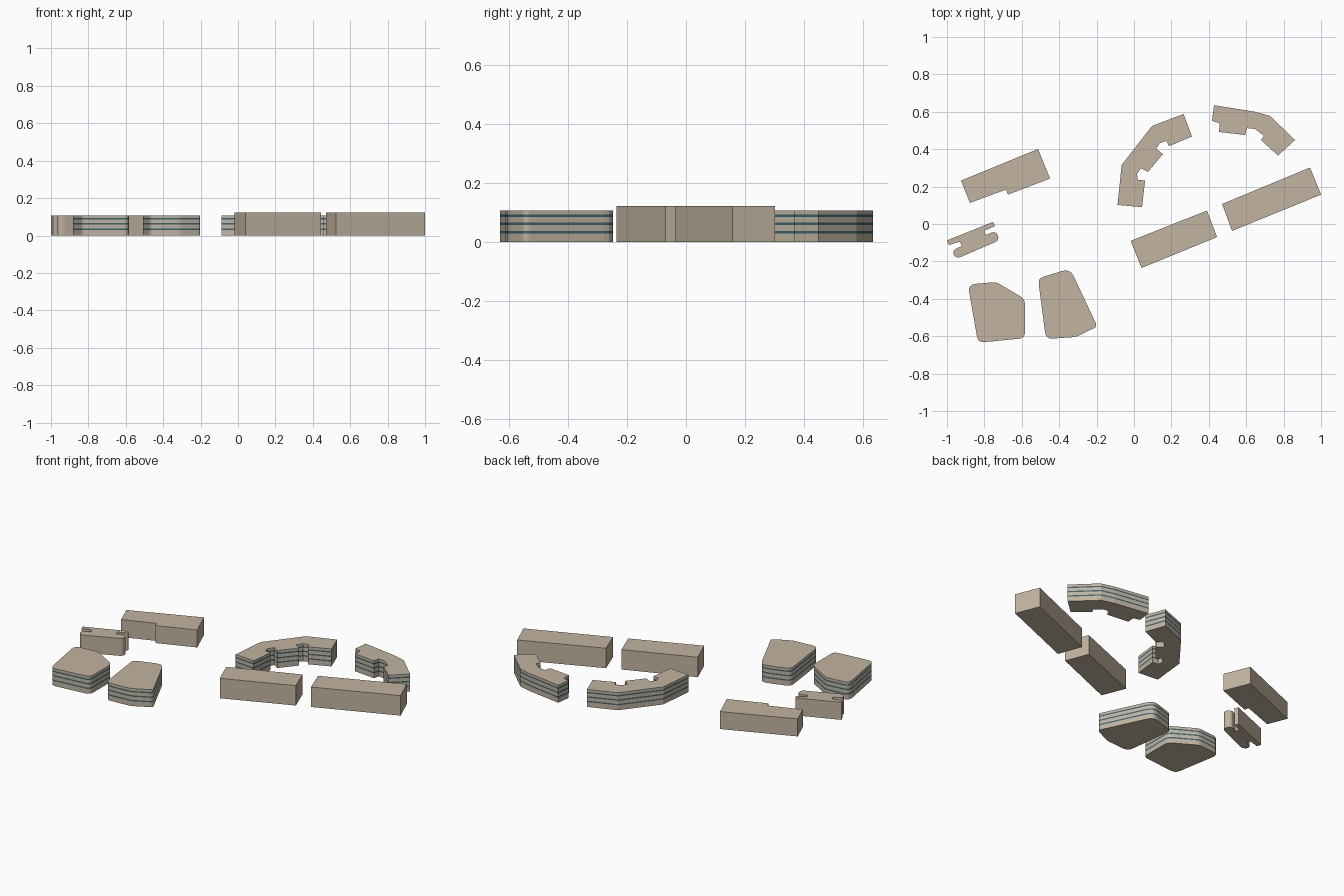
import bpy, bmesh
from mathutils import Vector

if "Cube" in bpy.data.objects:
    bpy.data.objects.remove(bpy.data.objects["Cube"])


def material(name, rgb):
    m = bpy.data.materials.new(name)
    m.diffuse_color = (*rgb, 1)
    m.use_nodes = True
    m.node_tree.nodes["Principled BSDF"].inputs["Base Color"].default_value = m.diffuse_color
    return m


WALL = material("sandstone", (0.54, 0.46, 0.35))
GLASS = material("window_band", (0.035, 0.13, 0.18))


def outline(points):
    """Turn (x, y) or (x, y, radius) corners into a plan, filleting the corners with a radius."""
    out = []
    n = len(points)
    for i, p in enumerate(points):
        c = Vector(p[:2])
        if len(p) == 2:
            out.append(c)
            continue
        a = c + (Vector(points[i - 1][:2]) - c).normalized() * p[2]
        b = c + (Vector(points[(i + 1) % n][:2]) - c).normalized() * p[2]
        for k in range(5):
            t = k / 4
            out.append(a * (1 - t) ** 2 + c * 2 * t * (1 - t) + b * t ** 2)
    return out


def building(name, points, height, bands=()):
    """Extrude a plan in storeys; each (z0, z1) band becomes a flush glazed strip."""
    plan = outline(points)
    n = len(plan)
    levels = [0.0] + [z for band in bands for z in band] + [height]
    bm = bmesh.new()
    rings = [[bm.verts.new((p.x, p.y, z)) for p in plan] for z in levels]
    bm.faces.new(rings[0])
    bm.faces.new(rings[-1])
    for s, (low, high) in enumerate(zip(rings, rings[1:])):
        for i in range(n):
            j = (i + 1) % n
            f = bm.faces.new((low[i], low[j], high[j], high[i]))
            f.material_index = s % 2
    bmesh.ops.recalc_face_normals(bm, faces=bm.faces[:])
    mesh = bpy.data.meshes.new(name)
    bm.to_mesh(mesh)
    bm.free()
    mesh.materials.append(WALL)
    mesh.materials.append(GLASS)
    obj = bpy.data.objects.new(name, mesh)
    bpy.context.collection.objects.link(obj)


LOW, TALL = 0.108, 0.123
BANDS = [(z - 0.004, z + 0.004) for z in (0.034, 0.062, 0.089)]

# Two plain long halls on the right
building("long_hall_west", [(-.018, -.09), (.39, .072), (.444, -.07), (.04, -.235)], TALL)
building("long_hall_east", [(.471, .107), (.941, .302), (1.0, .157), (.524, -.037)], TALL)

# Plain hall with a stepped front on the left
building("stepped_hall", [(-.925, .232), (-.513, .401), (-.449, .243), (-.674, .157),
                          (-.684, .184), (-.877, .113)], LOW)

# Small slotted block: thin rear wall joined to a rounded front body
building("slotted_block", [(-1, -.088), (-.754, .011), (-.743, -.011), (-.802, -.037, .01),
                           (-.791, -.059, .01), (-.738, -.035, .03), (-.717, -.086, .03),
                           (-.952, -.187, .03), (-.975, -.142, .03), (-.92, -.118, .01),
                           (-.93, -.094, .01), (-.989, -.112)], LOW)

# Two rounded office blocks with glazed bands
building("office_block_west", [(-.888, -.324, .04), (-.738, -.31, .02), (-.583, -.401, .03),
                               (-.583, -.61, .03), (-.834, -.635, .035)], LOW, BANDS)
building("office_block_east", [(-.513, -.291, .03), (-.342, -.238, .045), (-.196, -.548, .02),
                               (-.31, -.604, .02), (-.471, -.615, .035)], LOW, BANDS)

# Two curved wings with glazed bands, notched on the inner side
building("curved_wing_west", [(.096, .524), (.265, .588), (.31, .468), (.187, .416), (.174, .444),
                              (.139, .433), (.118, .401), (.155, .374), (.075, .278), (.037, .299),
                              (.016, .267), (.021, .235), (.059, .233), (.043, .09), (-.088, .102),
                              (-.066, .316)], LOW, BANDS)
building("curved_wing_east", [(.428, .635), (.647, .6), (.727, .578), (.861, .449), (.77, .366),
                              (.679, .449), (.695, .471), (.647, .508), (.604, .513), (.594, .476),
                              (.455, .492), (.457, .54), (.417, .551)], LOW, BANDS)
